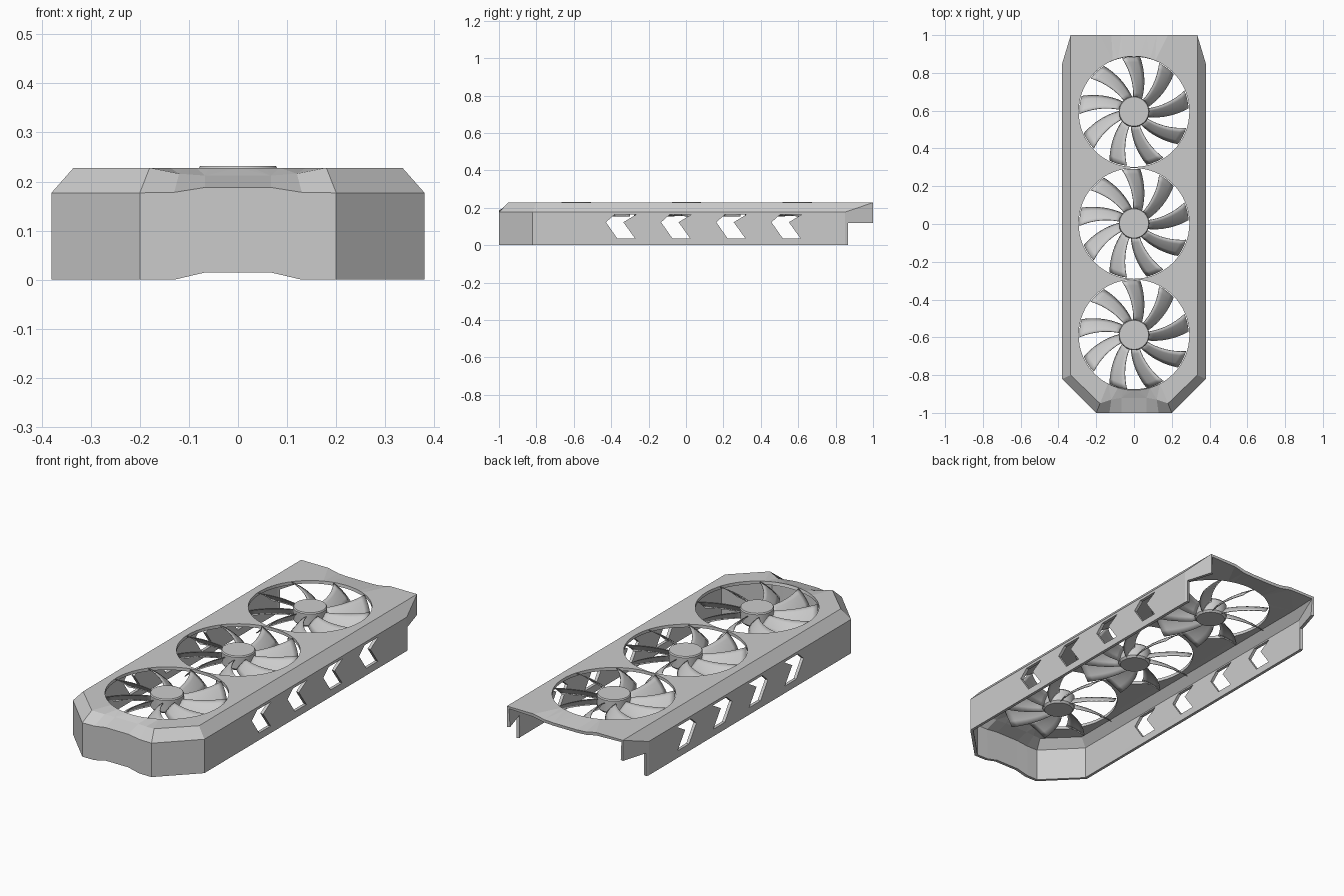
import bpy, bmesh, math
from mathutils import Vector

if "Cube" in bpy.data.objects:
    bpy.data.objects.remove(bpy.data.objects["Cube"])

TOP, RIM = 0.228, 0.177
FANS = (-0.587, 0.003, 0.595)

grey = bpy.data.materials.new("plain grey")
grey.diffuse_color = (0.6, 0.6, 0.6, 1)
grey.use_nodes = True
grey.node_tree.nodes["Principled BSDF"].inputs["Base Color"].default_value = grey.diffuse_color


def make_object(name, bm):
    me = bpy.data.meshes.new(name)
    bm.to_mesh(me)
    bm.free()
    me.materials.append(grey)
    ob = bpy.data.objects.new(name, me)
    bpy.context.collection.objects.link(ob)
    return ob


def smooth(ob, angle):
    bpy.ops.object.select_all(action='DESELECT')
    ob.select_set(True)
    bpy.context.view_layer.objects.active = ob
    bpy.ops.object.shade_smooth_by_angle(angle=math.radians(angle))


def face(bm, *pts):
    bm.faces.new([bm.verts.new(p) for p in pts])


def fill(bm, loops, normal):
    """Fill the first loop, leaving the other loops as holes."""
    edges = []
    for loop in loops:
        vs = [bm.verts.new(p) for p in loop]
        edges += [bm.edges.new((vs[i - 1], vs[i])) for i in range(len(vs))]
    bmesh.ops.triangle_fill(bm, use_beauty=True, edges=edges, normal=normal)


def flip(p, s):
    return (p[0] * s, p[1], p[2])


# ---- shroud: columns (bottom, rim, top) run around the nose ----
half = [
    ((.066, -1, .015), (.067, -1, .188), (.067, -.92, .212)),
    ((.13, -1, 0), (.13, -1, .178), (.12, -.93, .216)),
    ((.2, -1, 0), (.2, -1, RIM), (.18, -.95, TOP)),
    ((.38, -.82, 0), (.38, -.82, RIM), (.335, -.80, TOP)),
]
cols = [tuple(flip(p, -1) for p in c) for c in reversed(half)] + half
bm = bmesh.new()
for a, b in zip(cols, cols[1:]):
    face(bm, a[0], b[0], b[1], a[1])
    face(bm, a[1], b[1], b[2], a[2])

# long sides with arrow-shaped vents, and the tapered, notched tail
arrow = [(0, .123), (.045, .163), (.16, .163), (.093, .123), (.155, .037), (.06, .037)]
for s in (1, -1):
    bot, rim, top = [flip(p, s) for p in half[-1]]
    eb, em, et = (.38 * s, .85, 0), (.38 * s, .85, RIM), (.335 * s, .85, TOP)
    gb, gn, gm = [(.3755 * s, .865, z) for z in (0, .12, .182)]
    fn, ft = (.335 * s, 1, .12), (.335 * s, 1, TOP)
    vents = [[(.38 * s, -.428 + .295 * k + y, z) for y, z in arrow] for k in range(4)]
    fill(bm, [[bot, eb, em, rim]] + vents, Vector((s, 0, 0)))
    face(bm, rim, em, et, top)
    face(bm, eb, gb, gn, gm, em)
    face(bm, gn, fn, ft, gm)
    face(bm, em, gm, et)
    face(bm, gm, ft, et)

# top plate with dipped tail edge and three round openings
tail = [(.335, .85, TOP), (.335, 1, TOP), (.18, 1, TOP), (.12, 1, .215), (.067, 1, .212)]
outline = [c[2] for c in cols] + tail + [flip(p, -1) for p in reversed(tail)]
holes = [[(.293 * math.cos(t * math.tau / 64), y + .293 * math.sin(t * math.tau / 64), TOP)
          for t in range(64)] for y in FANS]
fill(bm, [outline] + holes, Vector((0, 0, 1)))
bmesh.ops.remove_doubles(bm, verts=bm.verts, dist=1e-4)
bmesh.ops.recalc_face_normals(bm, faces=bm.faces)
if max(bm.faces, key=lambda f: abs(f.normal.z) * f.calc_area()).normal.z < 0:
    bmesh.ops.reverse_faces(bm, faces=bm.faces)
shroud = make_object("shroud", bm)
mod = shroud.modifiers.new("thickness", 'SOLIDIFY')
mod.thickness, mod.offset = 0.016, -1

# ---- fans: bevelled hub and nine swept, pitched blades ----
for y in FANS:
    bm = bmesh.new()
    rings = []
    for r, z in ((.07, .155), (.079, .165), (.081, .226), (.077, .232)):
        rings.append([bm.verts.new((r * math.cos(i * math.tau / 40),
                                    r * math.sin(i * math.tau / 40), z)) for i in range(40)])
    for lo, hi in zip(rings, rings[1:]):
        for i in range(40):
            bm.faces.new((lo[i - 1], lo[i], hi[i], hi[i - 1]))
    bm.faces.new(rings[0][::-1])
    bm.faces.new(rings[-1])
    hub = make_object("fan_hub", bm)
    hub.location.y = y
    smooth(hub, 30)

    bm = bmesh.new()
    N, M = 8, 4
    for k in range(9):
        grid = []
        for i in range(N + 1):
            u = i / N
            r = .074 + (.289 - .074) * u
            mid = math.radians(93 + 40 * k - 18 * (1 - u))
            width = .045 + .05 * u
            row = []
            for j in range(M + 1):
                v = j / M - .5
                a = mid + v * width / r
                z = .186 + .004 * u + v * (.05 + .022 * u) + .006 * (1 - 4 * v * v)
                row.append(bm.verts.new((r * math.cos(a), r * math.sin(a), z)))
            grid.append(row)
        for i in range(N):
            for j in range(M):
                bm.faces.new((grid[i][j], grid[i + 1][j], grid[i + 1][j + 1], grid[i][j + 1]))
    blades = make_object("fan_blades", bm)
    blades.location.y = y
    smooth(blades, 40)
    mod = blades.modifiers.new("thickness", 'SOLIDIFY')
    mod.thickness, mod.offset = 0.004, 0
